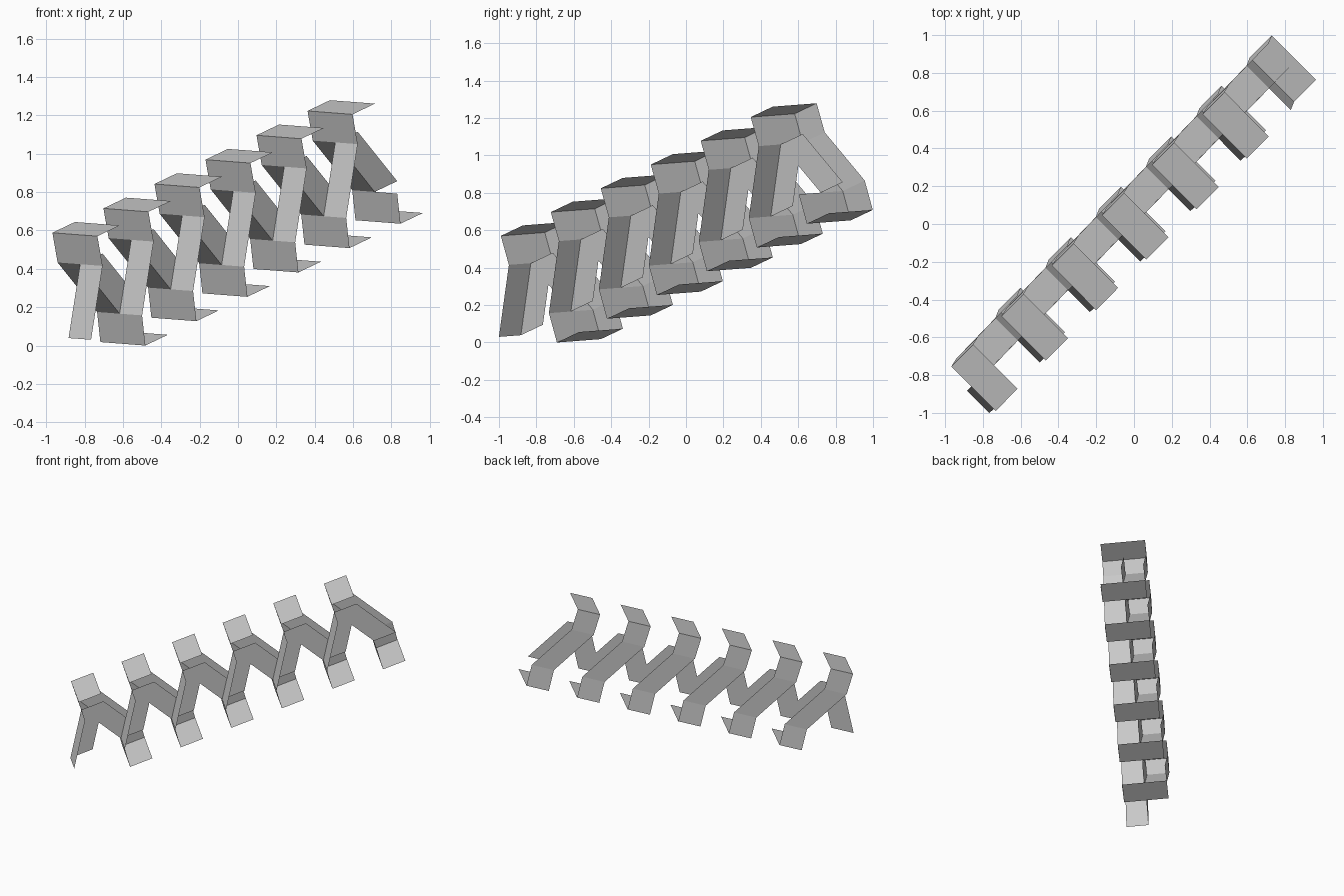
import bpy
from mathutils import Vector as V

if "Cube" in bpy.data.objects:
    bpy.data.objects.remove(bpy.data.objects["Cube"])

COUNT = 6
STEP = V((0.266, 0.2672, 0.127))      # climb from one bay to the next
DEPTH = STEP * 0.44                   # depth of flaps and flanges
WIDTH = V((-0.2345, 0.235, 0.018))    # near edge to far edge of the strip

# Near-edge profile of one bay
TOP = V((-0.733, -0.990, 0.570))
TOP_FOLD = V((-0.706, -0.947, 0.415))
LOW_FOLD = V((-0.500, -0.733, 0.157))
BOTTOM = V((-0.483, -0.690, 0.000))
FOOT = LOW_FOLD - STEP


def at(p, t, d=0.0):
    """Point across the strip (0 near, 1 far), pushed back by the flange depth."""
    return p + WIDTH * t + DEPTH * d


def strip(a, b, t0, t1):
    """Flat panel running from fold a to fold b."""
    return [at(a, t0), at(a, t1), at(b, t1), at(b, t0)]


def flap(a):
    return [at(a, 0), at(a, 1), at(a, 1, 1), at(a, 0, 1)]


def flange(a, b, t):
    """Side wall along the panel edge at t."""
    return [at(a, t), at(b, t), at(b, t, 1), at(a, t, 1)]


def part(name, quads):
    verts = [p for q in quads for p in q]
    faces = [range(i, i + 4) for i in range(0, len(verts), 4)]
    mesh = bpy.data.meshes.new(name)
    mesh.from_pydata(verts, [], [tuple(f) for f in faces])
    ob = bpy.data.objects.new(name, mesh)
    bpy.context.collection.objects.link(ob)
    # Repeat the bay up the diagonal
    arr = ob.modifiers.new("bays", 'ARRAY')
    arr.count = COUNT
    arr.use_relative_offset = False
    arr.use_constant_offset = True
    arr.constant_offset_displace = STEP
    return ob


# Upper and lower end panels with their flaps and far side wall
part("top_bracket", [flap(TOP), strip(TOP, TOP_FOLD, 0, 1), flange(TOP, TOP_FOLD, 1)])
part("bottom_bracket", [flap(BOTTOM), strip(LOW_FOLD, BOTTOM, 0, 1), flange(LOW_FOLD, BOTTOM, 1)])
# Near half: steep leg with an inner side wall
part("steep_leg", [strip(TOP_FOLD, FOOT, 0, 0.5), flange(TOP_FOLD, FOOT, 0.5)])
# Far half: slanted channel with a wall on both sides
part("slanted_leg", [strip(TOP_FOLD, LOW_FOLD, 0.5, 1),
                     flange(TOP_FOLD, LOW_FOLD, 0.5), flange(TOP_FOLD, LOW_FOLD, 1)])
